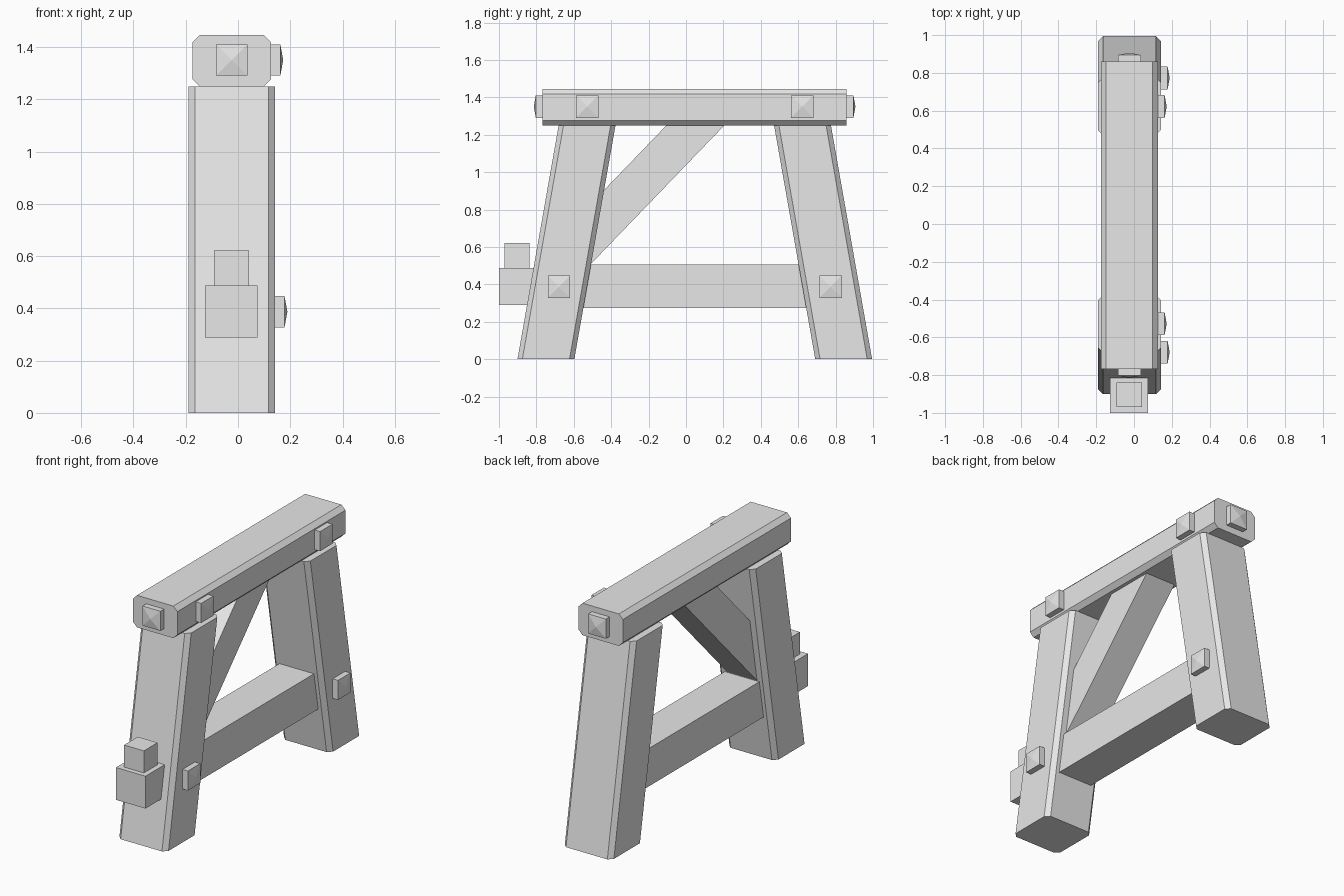
import bpy, bmesh
from mathutils import Vector

if "Cube" in bpy.data.objects:
    bpy.data.objects.remove(bpy.data.objects["Cube"])

grey = bpy.data.materials.new("plain grey")
grey.diffuse_color = (0.8, 0.8, 0.8, 1)
grey.use_nodes = True
grey.node_tree.nodes["Principled BSDF"].inputs["Base Color"].default_value = grey.diffuse_color

CX, CY = -0.024, 0.047   # symmetry centre of the frame


def finish(name, bm):
    bmesh.ops.recalc_face_normals(bm, faces=bm.faces)
    me = bpy.data.meshes.new(name)
    bm.to_mesh(me)
    bm.free()
    me.materials.append(grey)
    ob = bpy.data.objects.new(name, me)
    bpy.context.collection.objects.link(ob)
    return ob


def loft(name, start, end):
    """Closed prism between two matching rings of points."""
    bm = bmesh.new()
    a = [bm.verts.new(p) for p in start]
    b = [bm.verts.new(p) for p in end]
    bm.faces.new(a)
    bm.faces.new(b)
    for i in range(len(a)):
        j = (i + 1) % len(a)
        bm.faces.new((a[i], a[j], b[j], b[i]))
    return finish(name, bm)


def chamfered(w, h, c):
    """Rectangle outline with cut corners."""
    x, y = w / 2, h / 2
    return [(x, y - c), (x - c, y), (c - x, y), (-x, y - c),
            (-x, c - y), (c - x, -y), (x - c, -y), (x, c - y)]


def box(name, x0, x1, y0, y1, z0, z1):
    ring = [(x0, y0), (x1, y0), (x1, y1), (x0, y1)]
    return loft(name, [(x, y, z0) for x, y in ring], [(x, y, z1) for x, y in ring])


def peg(name, pos, axis):
    """Square peg head with a low pyramid tip, pointing along axis."""
    r, bm = 0.06, bmesh.new()
    n = Vector(axis)
    u = Vector((0, 0, 1))
    v = n.cross(u)
    p = Vector(pos)
    sq = [(-r, -r), (r, -r), (r, r), (-r, r)]
    a = [bm.verts.new(p - n * 0.03 + u * s + v * t) for s, t in sq]
    b = [bm.verts.new(p + n * 0.036 + u * s + v * t) for s, t in sq]
    tip = bm.verts.new(p + n * 0.047)
    bm.faces.new(a)
    for i in range(4):
        j = (i + 1) % 4
        bm.faces.new((a[i], a[j], b[j], b[i]))
        bm.faces.new((b[i], b[j], tip))
    finish(name, bm)


# top beam
ring = chamfered(0.3, 0.196, 0.027)
loft("top_beam", [(CX + x, -0.767, 1.348 + z) for x, z in ring],
     [(CX + x, 0.859, 1.348 + z) for x, z in ring])

# splayed legs, with pegs on the right side of leg and beam
ring = chamfered(0.332, 0.304, 0.026)
for s, side in ((-1, "front"), (1, "back")):
    loft(side + "_leg", [(CX + x, CY + s * 0.796 + y, 0) for x, y in ring],
         [(CX + x, CY + s * 0.576 + y, 1.25) for x, y in ring])
    peg(side + "_leg_peg", (0.142, CY + s * 0.726, 0.387), (1, 0, 0))
    peg(side + "_beam_peg", (0.126, CY + s * 0.575, 1.351), (1, 0, 0))
    peg(side + "_end_peg", (CX, 0.046 + s * 0.813, 1.351), (0, s, 0))

# stretcher, its through tenon and the wedge standing on it
box("stretcher", CX - 0.117, CX + 0.117, -0.65, 0.745, 0.275, 0.507)
box("tenon", -0.126, 0.074, -1.0, -0.7, 0.289, 0.487)
box("tenon_wedge", -0.092, 0.042, -0.97, -0.838, 0.48, 0.622)

# diagonal brace, ends buried in the front leg and the beam
side = [(0.253, 1.30), (-0.057, 1.30), (-0.55, 0.788), (-0.55, 0.466)]
loft("diagonal_brace", [(CX - 0.102, y, z) for y, z in side],
     [(CX + 0.102, y, z) for y, z in side])
